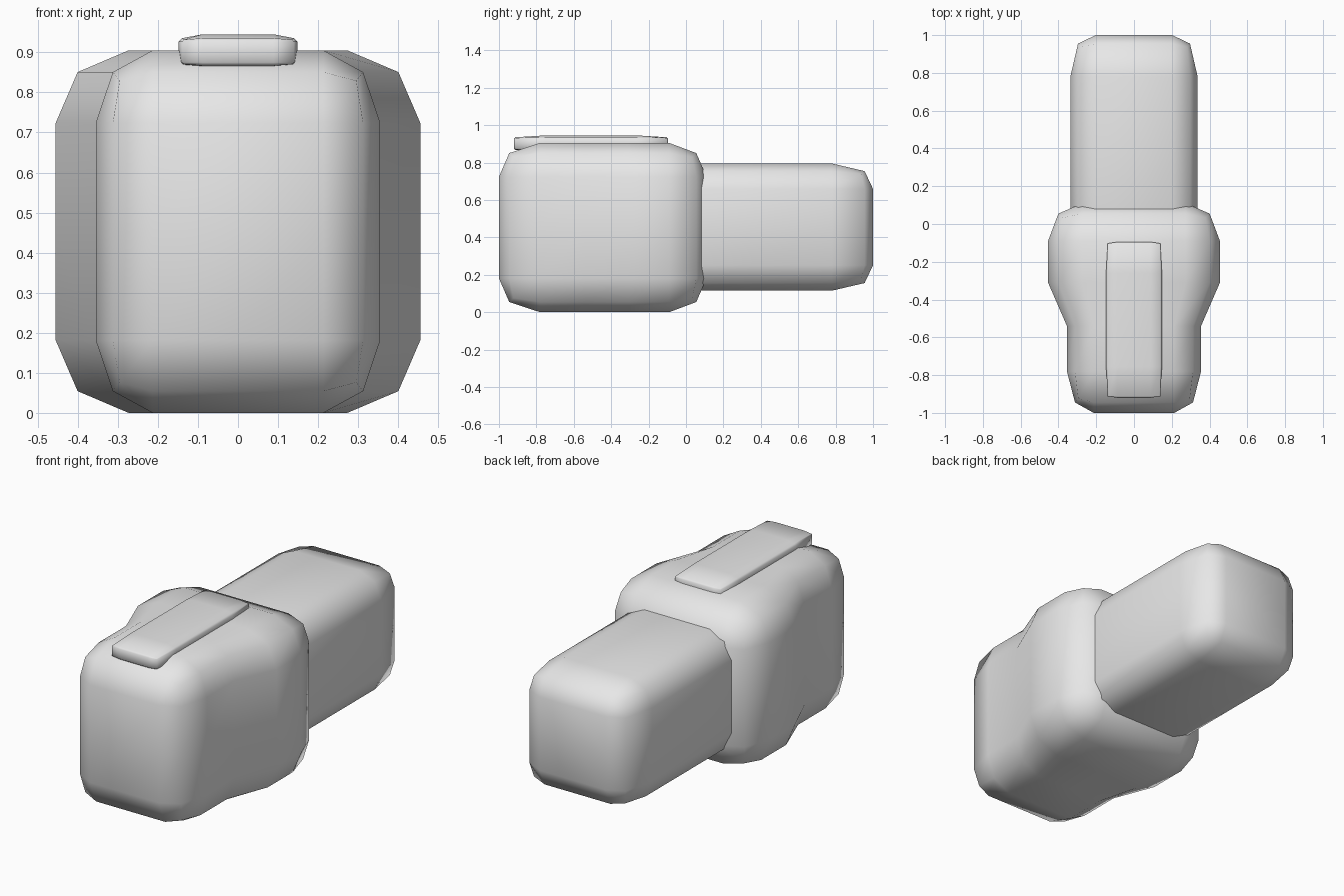
import bpy
import bmesh

if "Cube" in bpy.data.objects:
    bpy.data.objects.remove(bpy.data.objects["Cube"], do_unlink=True)

grey = bpy.data.materials.new("light_grey")
grey.use_nodes = True
grey.diffuse_color = (0.8, 0.8, 0.8, 1)
grey.node_tree.nodes["Principled BSDF"].inputs["Base Color"].default_value = (0.8, 0.8, 0.8, 1)

STEPS = (-1, -0.6, 0, 0.6, 1)


def soft_block(name, stations, bottom, top, inset):
    """Rounded block along y; stations are (y, half width), inset pulls in its edges."""
    bm = bmesh.new()
    size = (len(STEPS) - 1, len(stations) - 1, len(STEPS) - 1)
    middle, half = (top + bottom) / 2, (top - bottom) / 2
    verts = {}

    def vert(key):
        if key not in verts:
            outer = [k in (0, n) for k, n in zip(key, size)]
            # edges are pulled in once, corners a little further
            pull = {1: 0, 2: 1, 3: 1.4}[sum(outer)]
            dx, dy, dz = (i * pull * o for i, o in zip(inset, outer))
            y, width = stations[key[1]]
            y += dy if key[1] == 0 else -dy
            verts[key] = bm.verts.new((STEPS[key[0]] * width * (1 - dx), y,
                                       middle + STEPS[key[2]] * half * (1 - dz)))
        return verts[key]

    # skin the six sides of the lattice
    for axis in range(3):
        a, b = (axis + 1) % 3, (axis + 2) % 3
        for end in (0, size[axis]):
            for i in range(size[a]):
                for j in range(size[b]):
                    quad = []
                    for u, v in ((i, j), (i + 1, j), (i + 1, j + 1), (i, j + 1)):
                        key = [0, 0, 0]
                        key[axis], key[a], key[b] = end, u, v
                        quad.append(vert(tuple(key)))
                    bm.faces.new(quad).smooth = True
    bmesh.ops.recalc_face_normals(bm, faces=bm.faces)
    mesh = bpy.data.meshes.new(name)
    bm.to_mesh(mesh)
    bm.free()
    mesh.materials.append(grey)
    obj = bpy.data.objects.new(name, mesh)
    bpy.context.collection.objects.link(obj)
    return obj


# Main body: narrow front, flaring to a wider rear
soft_block("body",
           [(-1, 0.355), (-0.78, 0.355), (-0.54, 0.355),
            (-0.31, 0.455), (-0.09, 0.455), (0.11, 0.455)],
           0, 0.905, (0.12, 0.055, 0.12))

# Rear block, its front end buried in the body
soft_block("rear_block",
           [(-0.3, 0.337), (-0.1, 0.337), (0.34, 0.337), (0.78, 0.337), (1, 0.337)],
           0.115, 0.795, (0.12, 0.045, 0.12))

# Slim rail on top
soft_block("top_rail",
           [(-0.92, 0.148), (-0.755, 0.148), (-0.51, 0.148), (-0.26, 0.148), (-0.095, 0.148)],
           0.857, 0.945, (0.06, 0.008, 0.22))
